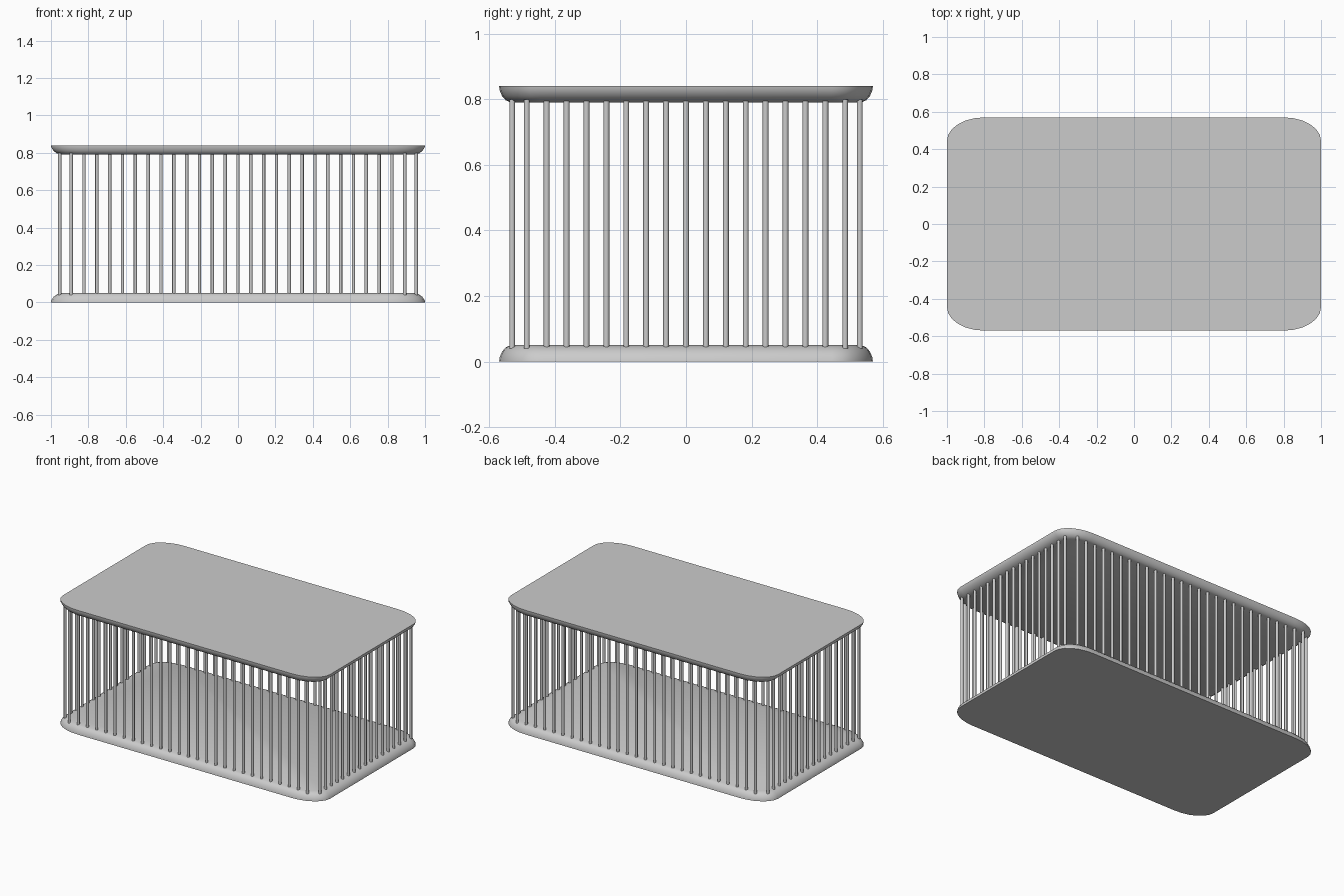
import bpy, bmesh, math

if "Cube" in bpy.data.objects:
    bpy.data.objects.remove(bpy.data.objects["Cube"])

HEIGHT = 0.84
PLATE_T = 0.05
CX, CY = 0.80, 0.445      # corner centres of the rounded outline
RX, RY = 0.20, 0.125      # elliptical corner radii
SEG = 6


def finish(name, bm):
    bmesh.ops.recalc_face_normals(bm, faces=bm.faces[:])
    me = bpy.data.meshes.new(name)
    bm.to_mesh(me)
    bm.free()
    ob = bpy.data.objects.new(name, me)
    bpy.context.collection.objects.link(ob)
    bpy.ops.object.select_all(action='DESELECT')
    ob.select_set(True)
    bpy.context.view_layer.objects.active = ob
    bpy.ops.object.shade_smooth_by_angle(angle=math.radians(35))
    return ob


def outline(shrink):
    # rounded rectangle whose corners shrink concentrically
    pts = []
    for q, (sx, sy) in enumerate([(1, 1), (-1, 1), (-1, -1), (1, -1)]):
        for i in range(SEG + 1):
            a = math.pi / 2 * (q + i / SEG)
            pts.append((sx * CX + RX * shrink * math.cos(a),
                        sy * CY + RY * shrink * math.sin(a)))
    return pts


def plate(name, z0, direction):
    # flat outer face, rounded rim towards the bars
    bm = bmesh.new()
    rings = []
    profile = [(0, 1), (0.012, 0.99), (0.030, 0.93), (0.043, 0.84), (PLATE_T, 0.72)]
    for dz, s in profile:
        rings.append([bm.verts.new((x, y, z0 + direction * dz)) for x, y in outline(s)])
    n = len(rings[0])
    for a, b in zip(rings, rings[1:]):
        for i in range(n):
            j = (i + 1) % n
            bm.faces.new((a[i], a[j], b[j], b[i]))
    bm.faces.new(rings[0])
    bm.faces.new(rings[-1])
    return finish(name, bm)


def bars(name, positions, r=0.009, z0=0.04, z1=0.80):
    bm = bmesh.new()
    for x, y in positions:
        res = bmesh.ops.create_cone(bm, cap_ends=True, segments=12,
                                    radius1=r, radius2=r, depth=z1 - z0)
        bmesh.ops.translate(bm, verts=res['verts'], vec=(x, y, (z0 + z1) / 2))
    return finish(name, bm)


# bottom and top plates
plate("base_plate", 0, 1)
plate("top_plate", HEIGHT, -1)

# rows of bars on the four sides
long_row = [i * 0.0686 for i in range(-13, 14)]
short_row = [i * 0.0607 for i in range(-8, 9)]
bars("front_bars", [(x, -0.53) for x in long_row])
bars("back_bars", [(x, 0.53) for x in long_row])
bars("left_bars", [(-0.953, y) for y in short_row])
bars("right_bars", [(0.953, y) for y in short_row])
